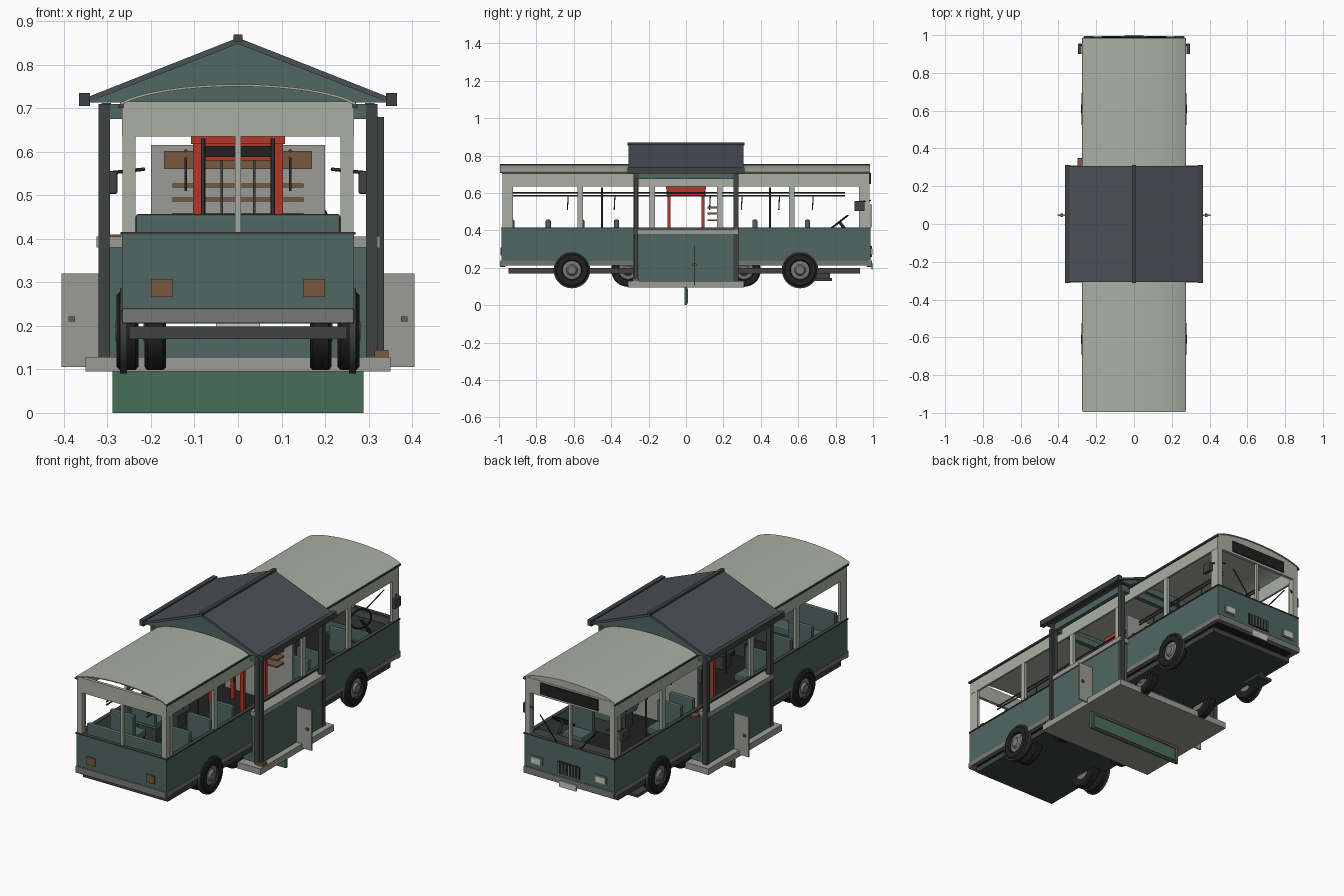
import bpy, bmesh, math
from mathutils import Vector

if "Cube" in bpy.data.objects:
    bpy.data.objects.remove(bpy.data.objects["Cube"])

COL = dict(green=(.08, .136, .122), pale=(.41, .43, .37), dark=(.05, .056, .054), slate=(.07, .08, .098),
           red=(.45, .04, .022), brown=(.19, .1, .053), sign=(.065, .155, .10), grey=(.33, .33, .31),
           trim=(.19, .19, .19), black=(.015, .015, .015), lamp=(.6, .6, .55))
MATS = {}
for n, c in COL.items():
    MATS[n] = bpy.data.materials.new(n)
    MATS[n].diffuse_color = (*c, 1)


def finish(bm, name, mat, smooth=False):
    bmesh.ops.recalc_face_normals(bm, faces=bm.faces)
    me = bpy.data.meshes.new(name)
    bm.to_mesh(me)
    bm.free()
    ob = bpy.data.objects.new(name, me)
    bpy.context.collection.objects.link(ob)
    me.materials.append(MATS[mat])
    if smooth:
        bpy.context.view_layer.objects.active = ob
        ob.select_set(True)
        bpy.ops.object.shade_smooth_by_angle(angle=math.radians(35))
        ob.select_set(False)
    return ob


def box(name, mat, x, y, z, bevel=0):
    """Box from (low, high) ranges."""
    bm = bmesh.new()
    bmesh.ops.create_cube(bm, size=1)
    for v in bm.verts:
        v.co = [r[0] if c < 0 else r[1] for c, r in zip(v.co, (x, y, z))]
    if bevel:
        bmesh.ops.bevel(bm, geom=bm.edges[:], offset=bevel, segments=2, affect='EDGES', profile=.5)
    return finish(bm, name, mat)


def pair(name, mat, x, y, z, bevel=0):
    """Box on both sides of the centre line."""
    box(name + "_right", mat, x, y, z, bevel)
    box(name + "_left", mat, (-x[1], -x[0]), y, z, bevel)


def extrude_y(name, mat, pts, y0, y1, smooth=False):
    """Profile in xz extruded along y."""
    bm = bmesh.new()
    f = bm.faces.new([bm.verts.new((px, y0, pz)) for px, pz in pts])
    r = bmesh.ops.extrude_face_region(bm, geom=[f])
    for v in r['geom']:
        if isinstance(v, bmesh.types.BMVert):
            v.co.y = y1
    return finish(bm, name, mat, smooth)


def rod(name, mat, a, b, rad, seg=8):
    a, b = Vector(a), Vector(b)
    bm = bmesh.new()
    bmesh.ops.create_cone(bm, cap_ends=True, segments=seg, radius1=rad, radius2=rad, depth=(b - a).length)
    q = (b - a).to_track_quat('Z', 'Y')
    for v in bm.verts:
        v.co = q @ v.co + (a + b) / 2
    return finish(bm, name, mat, True)


def lathe_x(name, mat, prof, loc, side, seg=28):
    """Revolve (x, radius) profile around the x axis."""
    bm = bmesh.new()
    vs = [bm.verts.new((px * side, 0, r)) for px, r in prof]
    es = [bm.edges.new(p) for p in zip(vs, vs[1:])]
    bmesh.ops.spin(bm, geom=vs + es, axis=(1, 0, 0), cent=(0, 0, 0), angle=2 * math.pi, steps=seg)
    bmesh.ops.remove_doubles(bm, verts=bm.verts, dist=1e-5)
    for v in bm.verts:
        v.co += Vector(loc)
    return finish(bm, name, mat, True)


# Bus floor, chassis and lower body
box("floor", "black", (-.26, .26), (-.975, .975), (.215, .235))
box("chassis", "dark", (-.25, .25), (-.95, .93), (.17, .198))
pair("side_skirt", "green", (.25, .266), (-.985, .985), (.235, .412))
pair("skirt_trim", "trim", (.25, .269), (-.985, .985), (.212, .236))
pair("window_sill", "dark", (.248, .27), (-.985, .985), (.41, .416))
for s, n in ((-1, "rear"), (1, "front")):
    def ys(a, b):
        return tuple(sorted((s * a, s * b)))
    box(n + "_panel", "green", (-.265, .265), ys(.97, .987), (.235, .412))
    box(n + "_bumper", "trim", (-.267, .267), ys(.965, .995), (.205, .24), .004)
    box(n + "_sill", "dark", (-.267, .267), ys(.968, .989), (.41, .416))
    pair(n + "_corner_post", "pale", (.235, .265), ys(.955, .982), (.41, .64))
    box(n + "_mullion", "pale", (-.007, .007), ys(.965, .98), (.41, .64))
    box(n + "_header", "pale", (-.265, .265), ys(.965, .982), (.635, .715))

# Front and rear lamps, grille, plate, destination board
pair("tail_lamp", "brown", (.15, .2), (-.993, -.985), (.266, .308))
pair("headlamp_bezel", "trim", (.155, .225), (.985, .991), (.265, .31))
pair("headlamp", "lamp", (.162, .218), (.99, .996), (.272, .303))
box("grille", "black", (-.065, .065), (.985, .99), (.255, .32))
for i in range(7):
    x = -.057 + i * .019
    box("grille_bar", "trim", (x - .003, x + .003), (.989, .994), (.258, .317))
box("number_plate", "lamp", (-.05, .05), (.993, 1.0), (.19, .222))
box("destination_board", "black", (-.17, .17), (.981, .988), (.647, .707))

# Upper side bands, window pillars and gutters
pair("side_header", "pale", (.255, .266), (-.98, .98), (.635, .712))
pair("roof_gutter", "dark", (.262, .274), (-.985, .985), (.7, .71))
for y in (-.94, -.565, -.18, .18, .565, .94):
    pair("pillar", "pale", (.25, .265), (y - .014, y + .014), (.412, .638))

# Arched roof sheet and front tympanum
N = 16
arc = [(.272 * math.sin(t), .712 + .043 * (math.cos(t) - math.cos(1.2)) / (1 - math.cos(1.2)))
       for t in [-1.2 + 2.4 * i / N for i in range(N + 1)]]
arc = [(x / math.sin(1.2), z) for x, z in arc]
extrude_y("bus_roof", "pale", arc + [(x * .99, z - .005) for x, z in reversed(arc)], -.995, .985, True)
extrude_y("front_tympanum", "pale", [(x * .97, z - .004) for x, z in arc], .966, .98)

# Wheels with hubs, inner pairs and arches
tyre = [(-.025, .05), (-.025, .082), (-.018, .09), (.018, .09), (.025, .082), (.025, .055), (.016, .05), (-.025, .05)]
hub = [(-.02, 0), (-.02, .05), (.012, .05), (.016, .03), (.027, .022), (.027, 0)]
for s in (-1, 1):
    for y in (-.61, .61):
        lathe_x("tyre", "black", tyre, (s * .254, y, .188), s)
        lathe_x("hub", "trim", hub, (s * .254, y, .188), s)
        lathe_x("wheel_arch", "dark", [(0, .0), (0, .098), (.016, .098), (.016, .0)][1:3] + [(.016, .088)],
                (s * .255, y, .188), s)
    for y in (-.61, -.31, .31):
        lathe_x("inner_tyre", "black", tyre, (s * .19, y, .188), s)
        lathe_x("inner_hub", "trim", hub, (s * .19, y, .188), s)
box("door_step", "dark", (-.26, -.17), (.67, .78), (.13, .145))
box("step_hanger", "dark", (-.22, -.2), (.68, .77), (.145, .17))

# Seats
def seat(x, y, w):
    box("seat_cushion", "green", (x - w, x + w), (y, y + .1), (.31, .345), .006)
    box("seat_base", "dark", (x - w * .8, x + w * .8), (y + .02, y + .085), (.235, .31))
    box("seat_back", "green", (x - w, x + w), (y - .015, y + .012), (.33, .457), .006)


for y in (-.735, -.555, -.37, .27, .37):
    for x in (-.165, .165):
        seat(x, y, .07)
seat(0, -.93, .235)
seat(.15, .65, .06)

# Driver controls
box("dashboard", "dark", (-.245, .245), (.9, .965), (.34, .41))
rod("steering_column", "dark", (.15, .91, .33), (.15, .82, .445), .008)
bpy.ops.mesh.primitive_torus_add(major_radius=.055, minor_radius=.005, major_segments=28, minor_segments=8,
                                 location=(.15, .82, .445), rotation=(math.radians(38), 0, 0))
wheel = bpy.context.object
wheel.name = "steering_wheel"
wheel.data.materials.append(MATS["black"])
bpy.ops.object.shade_smooth_by_angle()

# Handrails, poles, straps, mirrors and wipers
for s in (-1, 1):
    for z in (.585, .602):
        rod("handrail", "dark", (s * .12, -.94, z), (s * .12, .85, z), .004)
    for y in (-.45, .45):
        rod("grab_pole", "dark", (s * .08, y, .235), (s * .08, y, .63), .005)
    for y in (-.63, -.38, .13, .3, .5, .68):
        rod("strap", "dark", (s * .12, y, .585), (s * .12, y - .004, .51), .003, 6)
    rod("mirror_arm", "dark", (s * .215, .985, .56), (s * .29, .94, .552), .004)
    rod("wiper", "black", (s * .07, .99, .418), (s * .17, .99, .54), .003, 6)
pair("mirror", "dark", (.277, .297), (.9, .955), (.503, .556), .004)

# House plinth, walls, sill, posts and beams
box("plinth", "grey", (-.35, .35), (-.31, .31), (.095, .128))
pair("house_side_wall", "green", (.302, .317), (-.255, .255), (.128, .382))
pair("house_sill", "grey", (.267, .325), (-.277, .277), (.38, .405))
for s in (-1, 1):
    e = tuple(sorted((s * .245, s * .26)))
    pair("house_end_wing", "green", (.266, .315), e, (.128, .382))
    box("house_end_base", "green", (-.27, .27), e, (.128, .172))
    p = tuple(sorted((s * .255, s * .28)))
    pair("house_post", "dark", (.294, .32), p, (.128, .71))
    box("house_tie_beam", "green", (-.315, .315), p, (.675, .71))
    g = tuple(sorted((s * .282, s * .298)))
    extrude_y("gable", "green", [(-.345, .713), (.345, .713), (0, .855)], *g)
    extrude_y("house_roof", "slate", [(0, .862), (s * .355, .722), (s * .355, .71), (0, .848)], -.307, .307)
pair("house_top_beam", "green", (.292, .314), (-.26, .26), (.675, .712))
pair("house_gutter", "dark", (.34, .365), (-.312, .312), (.705, .735))
box("ridge_cap", "dark", (-.01, .01), (-.312, .312), (.853, .869))
box("downpipe", "dark", (.321, .335), (-.275, -.26), (.128, .68))
box("downpipe_shoe", "brown", (.314, .346), (-.285, -.25), (.128, .144))
box("planter", "brown", (-.3, -.268), (.31, .35), (.4, .41))

# Open door leaves and hanging sign
pair("door_leaf", "grey", (.31, .405), (.042, .049), (.105, .32))
pair("door_handle", "brown", (.375, .39), (.036, .056), (.21, .222))
box("hanging_sign", "sign", (-.288, .288), (-.008, .006), (0, .095))
for z in (.008, .08):
    box("sign_frame_rail", "brown", (-.275, .275), (.006, .011), (z, z + .008))
pair("sign_frame_side", "brown", (.267, .275), (.006, .011), (.008, .088))

# Red kiosk inside the house
for sx in (-1, 1):
    for sy in (-1, 1):
        box("kiosk_post", "red", tuple(sorted((sx * .083, sx * .103))), tuple(sorted((sy * .083, sy * .1))), (.235, .63))
    pair("kiosk_glazing_bar", "dark", (.035, .04), tuple(sorted((sx * .088, sx * .093))), (.42, .59))
    box("kiosk_sign", "black", (-.08, .08), tuple(sorted((sx * .1, sx * .105))), (.588, .613))
box("kiosk_head", "red", (-.103, .103), (-.101, .101), (.58, .62))
box("kiosk_cap", "red", (-.108, .108), (-.106, .106), (.618, .636))

# Shelving against the partition
box("partition", "grey", (-.2, .2), (.175, .187), (.235, .615))
box("notice_board", "brown", (-.17, .17), (.165, .175), (.56, .602))
for z in (.45, .486, .518):
    box("shelf", "brown", (-.15, .15), (.115, .175), (z, z + .009))

for m in bpy.data.materials:
    if m.users and not m.is_grease_pencil:
        m.use_nodes = True
        m.node_tree.nodes["Principled BSDF"].inputs["Base Color"].default_value = m.diffuse_color
